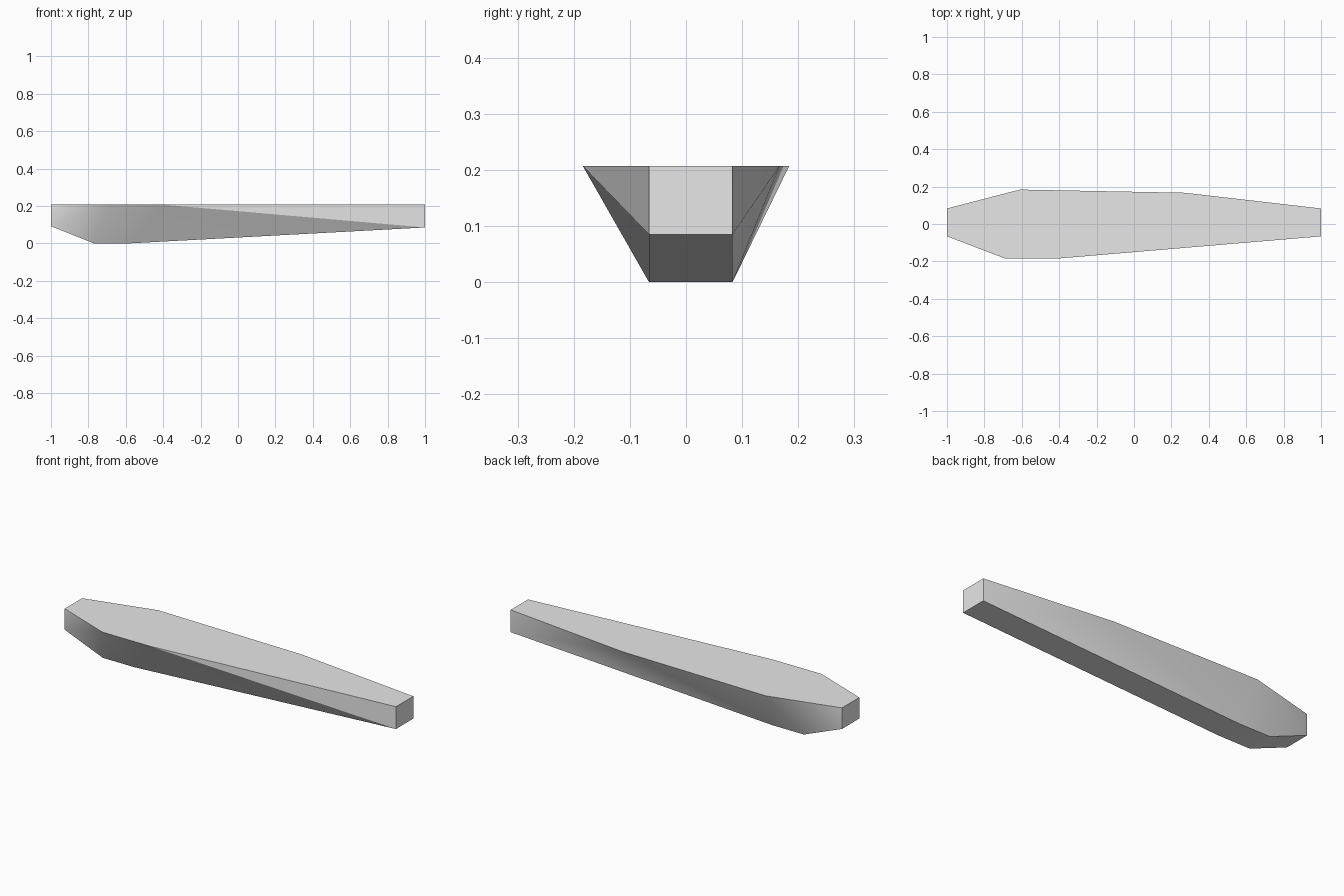
import bpy
import bmesh
import math

cube = bpy.data.objects.get("Cube")
if cube:
    bpy.data.objects.remove(cube, do_unlink=True)

# Plain grey material
grey = bpy.data.materials.new("plain_grey")
grey.use_nodes = True
colour = (0.8, 0.8, 0.8, 1.0)
grey.diffuse_color = colour
grey.node_tree.nodes["Principled BSDF"].inputs["Base Color"].default_value = colour

# Flat deck outline, and the keel profile swept across the narrow bottom
DECK_Z = 0.207
FRONT_Y, BACK_Y = -0.066, 0.083
deck = [(-1, FRONT_Y), (-0.69, -0.184), (-0.40, -0.184), (1, FRONT_Y),
        (1, BACK_Y), (0.27, 0.167), (-0.61, 0.184), (-1, BACK_Y)]
keel = [(-1, 0.092), (-0.77, 0), (-0.58, 0), (1, 0.085)]

# Hull body: the convex skin over deck and keel
bm = bmesh.new()
for x, y in deck:
    bm.verts.new((x, y, DECK_Z))
for x, z in keel:
    for y in (FRONT_Y, BACK_Y):
        bm.verts.new((x, y, z))
bmesh.ops.convex_hull(bm, input=bm.verts[:])
bmesh.ops.dissolve_limit(bm, angle_limit=math.radians(0.3),
                         verts=bm.verts[:], edges=bm.edges[:])
bmesh.ops.recalc_face_normals(bm, faces=bm.faces[:])

mesh = bpy.data.meshes.new("hull")
bm.to_mesh(mesh)
bm.free()
mesh.materials.append(grey)
hull = bpy.data.objects.new("hull", mesh)
bpy.context.collection.objects.link(hull)

# Soft shading over shallow folds, crisp deck, keel and end edges
bpy.ops.object.select_all(action="DESELECT")
hull.select_set(True)
bpy.context.view_layer.objects.active = hull
bpy.ops.object.shade_smooth_by_angle(angle=math.radians(30))
